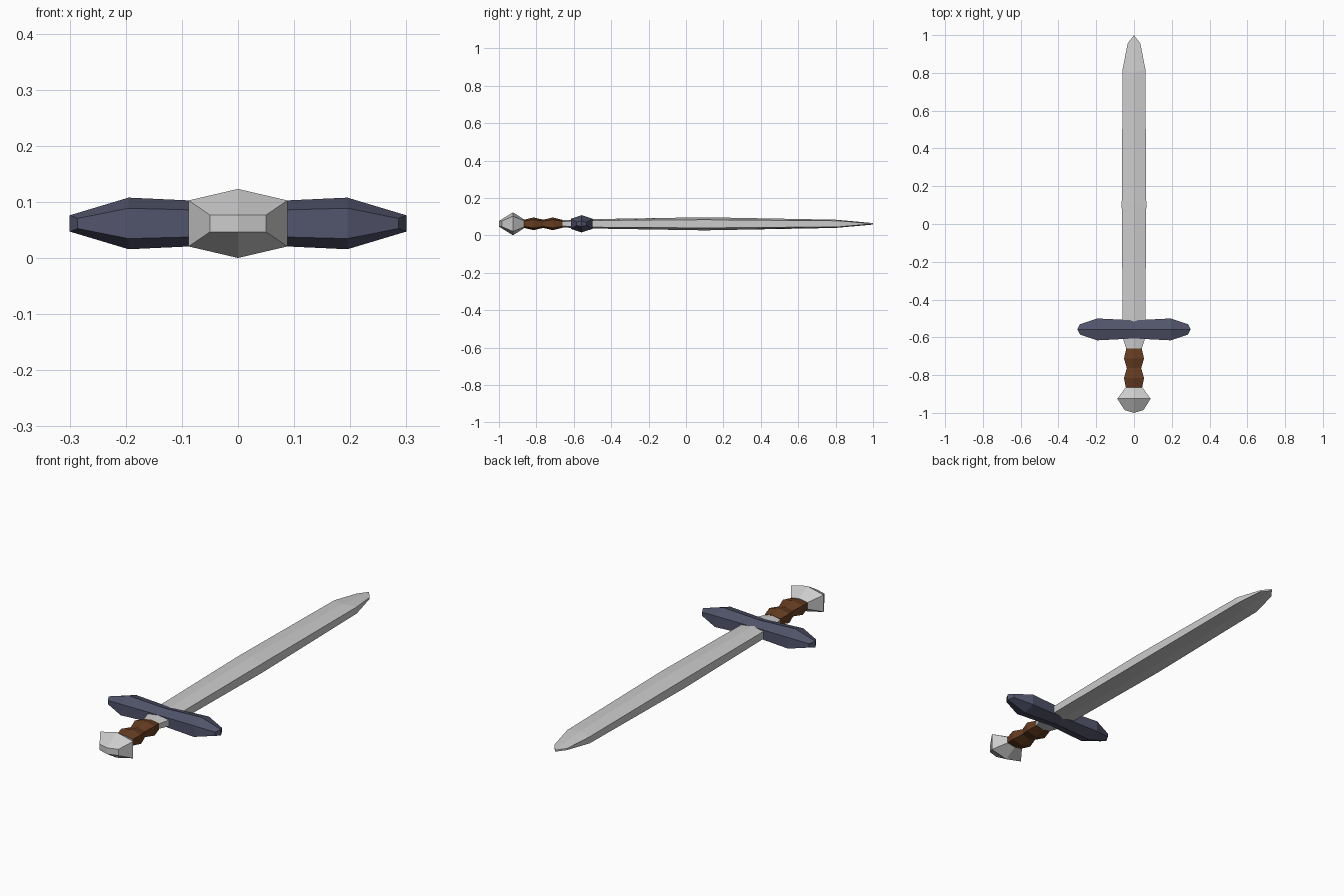
import bpy, bmesh
from mathutils import Vector

if "Cube" in bpy.data.objects:
    bpy.data.objects.remove(bpy.data.objects["Cube"])

ZC = 0.0615


def material(name, rgb):
    m = bpy.data.materials.new(name)
    m.diffuse_color = (*rgb, 1)
    m.use_nodes = True
    m.node_tree.nodes["Principled BSDF"].inputs["Base Color"].default_value = m.diffuse_color
    return m


def loft(name, rings, place, mat=None):
    """Skin six-sided rings (side pos, ridge pos, half width, side half height, ridge half height)."""
    bm = bmesh.new()
    loops = []
    for a, b, w, h, r in rings:
        pts = [(w, a, h), (0, b, r), (-w, a, h), (-w, a, -h), (0, b, -r), (w, a, -h)]
        loops.append([bm.verts.new(place(*p)) for p in pts])
    for p, q in zip(loops, loops[1:]):
        for i in range(6):
            j = (i + 1) % 6
            bm.faces.new((p[i], p[j], q[j], q[i]))
    # each end is two quads meeting on the centre line
    for l in (loops[0], loops[-1]):
        bm.faces.new((l[0], l[1], l[4], l[5]))
        bm.faces.new((l[1], l[2], l[3], l[4]))
    bmesh.ops.recalc_face_normals(bm, faces=bm.faces)
    me = bpy.data.meshes.new(name)
    bm.to_mesh(me)
    bm.free()
    ob = bpy.data.objects.new(name, me)
    bpy.context.collection.objects.link(ob)
    if mat:
        me.materials.append(mat)
    return ob


def along_y(w, t, h):
    return Vector((w, t, ZC + h))


def along_x(w, t, h):
    return Vector((t, w - 0.558, ZC + h))


# blade with the flared collar behind the guard
loft("blade", [
    (-0.66, -0.66, 0.041, 0.012, 0.02),
    (-0.60, -0.60, 0.060, 0.015, 0.022),
    (-0.50, -0.50, 0.060, 0.018, 0.025),
    (0.10, 0.10, 0.065, 0.022, 0.035),
    (0.82, 0.80, 0.060, 0.016, 0.022),
    (0.955, 1.0, 0.034, 0.004, 0.004)], along_y)

# wrapped grip with two swellings
loft("grip", [(y, y, w, h, r) for y, w, h, r in [
    (-0.87, 0.042, 0.014, 0.021),
    (-0.815, 0.053, 0.022, 0.034),
    (-0.763, 0.038, 0.014, 0.022),
    (-0.712, 0.053, 0.022, 0.034),
    (-0.66, 0.041, 0.014, 0.021)]], along_y, material("leather", (0.13, 0.045, 0.015)))

# pommel
loft("pommel", [
    (-0.985, -1.0, 0.050, 0.015, 0.015),
    (-0.925, -0.925, 0.088, 0.041, 0.0615),
    (-0.865, -0.865, 0.044, 0.016, 0.023)], along_y)

# crossguard, symmetric about its waist
half = [(0.0, 0.0, 0.048, 0.022, 0.037),
        (0.195, 0.195, 0.058, 0.027, 0.046),
        (0.286, 0.30, 0.027, 0.009, 0.0145)]
left = [(-a, -b, w, h, r) for a, b, w, h, r in reversed(half[1:])]
loft("crossguard", left + half, along_x, material("blue_steel", (0.085, 0.09, 0.15)))
